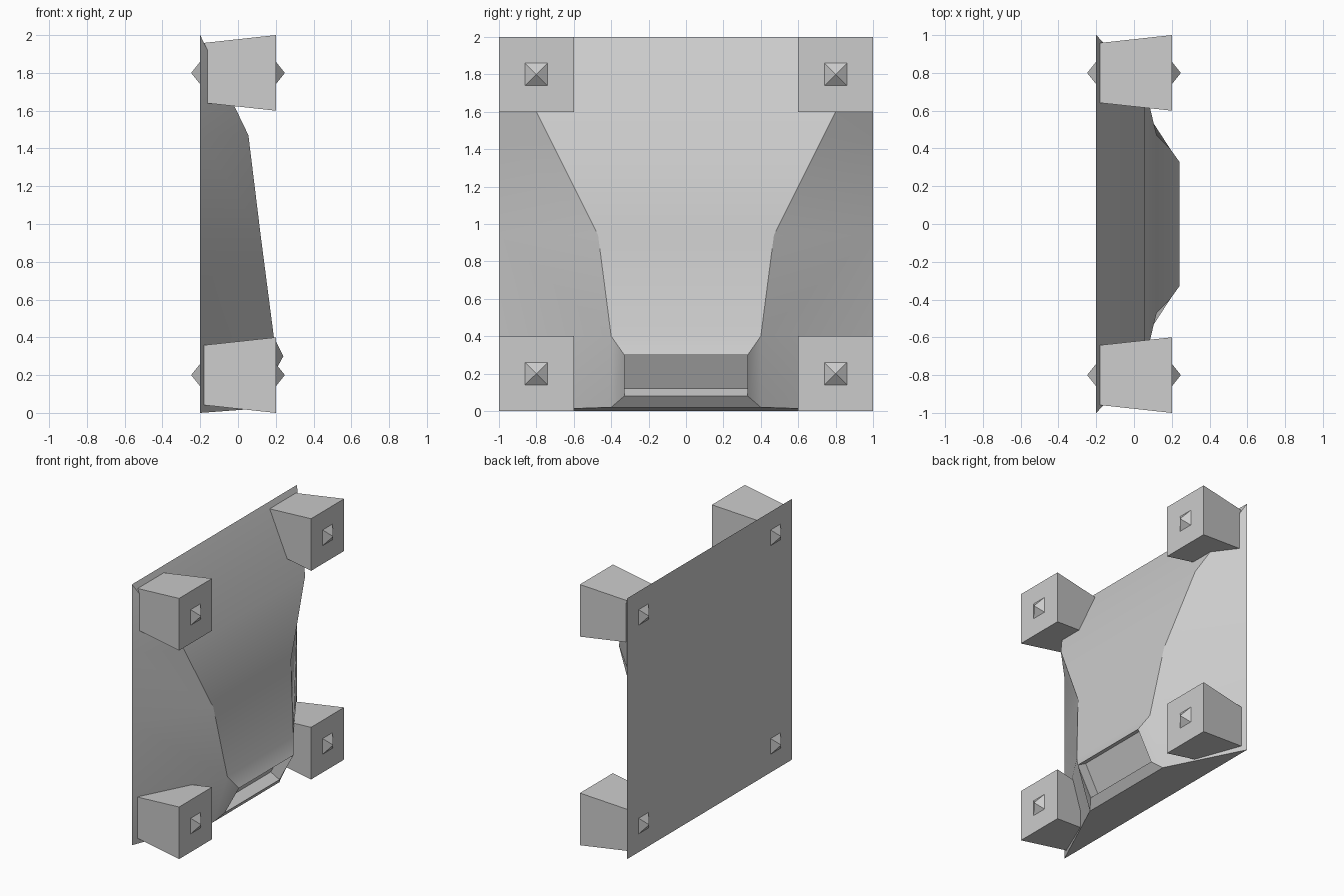
import bpy
import bmesh

if "Cube" in bpy.data.objects:
    bpy.data.objects.remove(bpy.data.objects["Cube"])


def finish(bm, name, angle=0.5):
    bmesh.ops.remove_doubles(bm, verts=bm.verts, dist=1e-5)
    bmesh.ops.recalc_face_normals(bm, faces=bm.faces)
    me = bpy.data.meshes.new(name)
    bm.to_mesh(me)
    bm.free()
    ob = bpy.data.objects.new(name, me)
    bpy.context.collection.objects.link(ob)
    bpy.context.view_layer.objects.active = ob
    ob.select_set(True)
    bpy.ops.object.shade_smooth_by_angle(angle=angle)
    ob.select_set(False)
    return ob


def square(bm, x, y, z, h):
    return [bm.verts.new((x, y + a * h, z + b * h))
            for a, b in ((-1, -1), (1, -1), (1, 1), (-1, 1))]


# Panel body: rows of (x, half width, z) along the raised ridge, top to bottom
ridge = [(-0.2, 1, 2), (0.055, 0.735, 1.47), (0.12, 0.47, 0.94),
         (0.19, 0.4, 0.4), (0.07, 0.4, 0.02)]
edge_z = [2, 1.47, 0.94, 0.4, 0]
bm = bmesh.new()
left, right = [[bm.verts.new((x, s * y, z)) for x, y, z in ridge] for s in (-1, 1)]
rim_l, rim_r = [[bm.verts.new((-0.2, s, z)) for z in edge_z] for s in (-1, 1)]
rim_l[0], rim_r[0] = left[0], right[0]
for i in range(4):
    if i < 3:
        bm.faces.new((left[i], right[i], right[i + 1], left[i + 1]))
    for rim, side in ((rim_l, left), (rim_r, right)):
        loop = [rim[i], side[i], side[i + 1], rim[i + 1]]
        bm.faces.new(loop[1:] if i == 0 else loop)
bm.faces.new((left[4], right[4], rim_r[4], rim_l[4]))    # underside
bm.faces.new(rim_l + rim_r[::-1])                        # flat back

# Recessed slot with an overhanging lip
outer = [left[3], right[3], right[4], left[4]]
lip = [bm.verts.new(p) for p in ((0.24, -0.33, 0.3), (0.24, 0.33, 0.3),
                                 (0.12, 0.33, 0.08), (0.12, -0.33, 0.08))]
floor = [bm.verts.new((v.co.x - 0.073, v.co.y, v.co.z + 0.04)) for v in lip]
for a, b in ((outer, lip), (lip, floor)):
    for i in range(4):
        j = (i + 1) % 4
        bm.faces.new((a[i], a[j], b[j], b[i]))
bm.faces.new(floor)
finish(bm, "panel_body")


# Tapered corner blocks
def frustum(name, y, z, x0, h0, x1, h1):
    bm = bmesh.new()
    a, b = square(bm, x0, y, z, h0), square(bm, x1, y, z, h1)
    bm.faces.new(a)
    bm.faces.new(b)
    for i in range(4):
        j = (i + 1) % 4
        bm.faces.new((a[i], a[j], b[j], b[i]))
    finish(bm, name)


# Pyramid studs on the front and back of each corner
def stud(name, y, z, x, tip):
    bm = bmesh.new()
    base = square(bm, x, y, z, 0.06)
    apex = bm.verts.new((tip, y, z))
    bm.faces.new(base)
    for i in range(4):
        bm.faces.new((base[i], base[(i + 1) % 4], apex))
    finish(bm, name)


for y in (-0.8, 0.8):
    for z in (0.2, 1.8):
        frustum("corner_block", y, z, -0.195, 0.157, 0.2, 0.2)
        stud("outer_stud", y, z, 0.2, 0.248)
        stud("back_stud", y, z, -0.2, -0.248)
